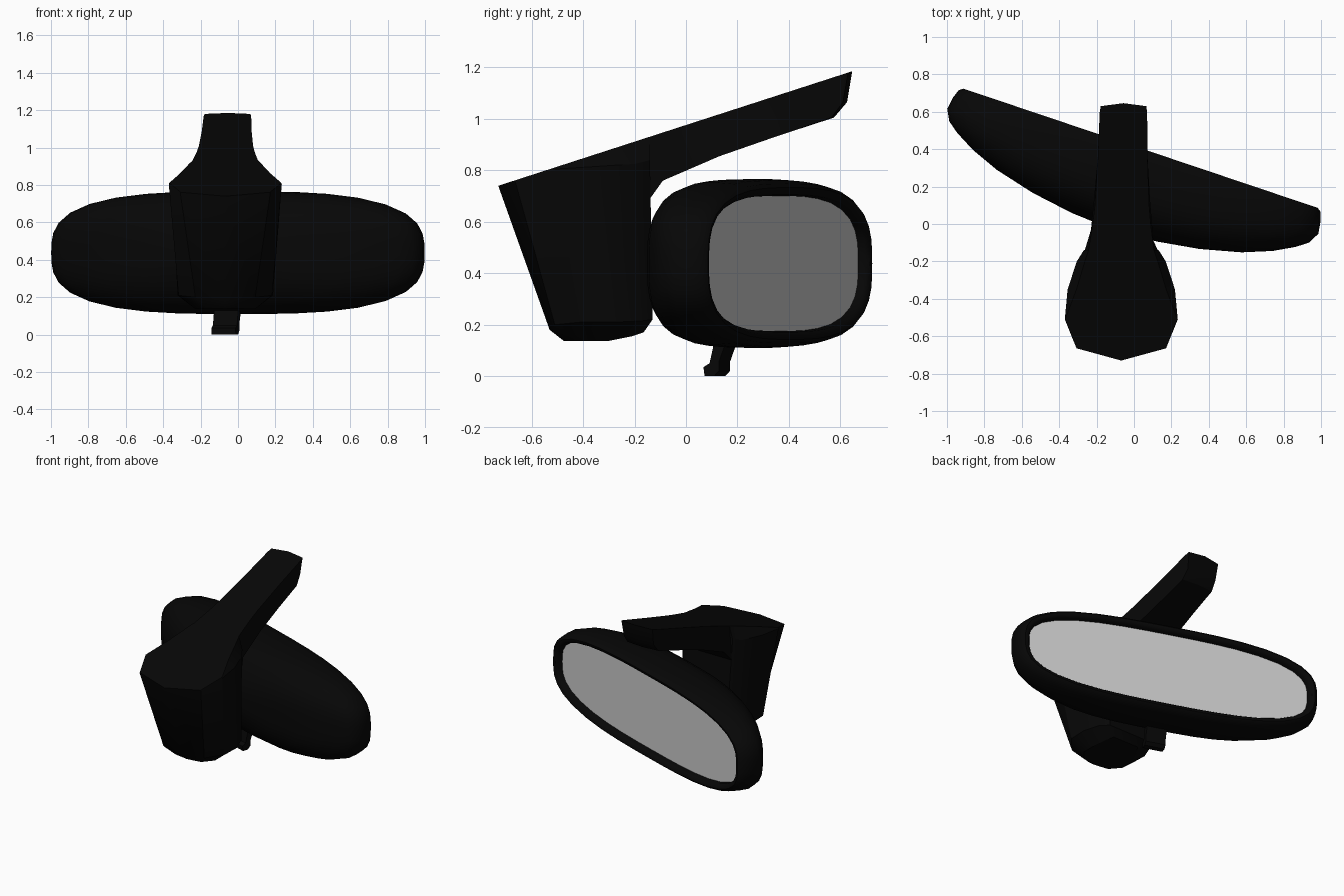
import bpy, bmesh, math
from mathutils import Matrix

if "Cube" in bpy.data.objects:
    bpy.data.objects.remove(bpy.data.objects["Cube"])

black = bpy.data.materials.new("black_plastic")
black.diffuse_color = (0.002, 0.002, 0.002, 1)
black.use_nodes = True
black.node_tree.nodes["Principled BSDF"].inputs["Base Color"].default_value = black.diffuse_color


def loft(name, rings, caps=(True, True), mat=black, angle=30, matrix=None):
    """Skin a list of equally long closed rings."""
    bm = bmesh.new()
    vr = [[bm.verts.new(p) for p in r] for r in rings]
    n = len(rings[0])
    for a, b in zip(vr, vr[1:]):
        for i in range(n):
            j = (i + 1) % n
            bm.faces.new((a[i], a[j], b[j], b[i]))
    if caps[0]:
        bm.faces.new(vr[0][::-1])
    if caps[1]:
        bm.faces.new(vr[-1])
    bmesh.ops.remove_doubles(bm, verts=bm.verts, dist=1e-5)
    bmesh.ops.recalc_face_normals(bm, faces=bm.faces)
    me = bpy.data.meshes.new(name)
    bm.to_mesh(me)
    bm.free()
    ob = bpy.data.objects.new(name, me)
    bpy.context.collection.objects.link(ob)
    if mat:
        me.materials.append(mat)
    if matrix:
        ob.matrix_world = matrix
    bpy.ops.object.select_all(action='DESELECT')
    ob.select_set(True)
    bpy.context.view_layer.objects.active = ob
    bpy.ops.object.shade_smooth_by_angle(angle=math.radians(angle))
    return ob


def oval(a, b, v, n=3.0, seg=40):
    """Superellipse ring in the local mirror plane at depth v."""
    pts = []
    for i in range(seg):
        t = 2 * math.pi * i / seg
        c, s = math.cos(t), math.sin(t)
        r = (abs(c) ** n + abs(s) ** n) ** (-1 / n)
        pts.append((a * r * c, v, b * r * s))
    return pts


# the mirror is turned about z; local y=0 is its rear rim
turn = Matrix.Translation((0.035, 0.405, 0.438)) @ Matrix.Rotation(math.radians(-18.6), 4, 'Z')

# mirror housing: recessed bezel, rim, then domed shell
shell = [(0.962, 0.262, -0.05), (0.967, 0.266, -0.018), (0.98, 0.28, -0.003), (1.0, 0.295, 0),
         (1.02, 0.31, -0.015), (1.036, 0.322, -0.06), (1.047, 0.328, -0.13), (1.015, 0.327, -0.19),
         (0.955, 0.323, -0.235), (0.845, 0.307, -0.295), (0.69, 0.27, -0.355), (0.47, 0.2, -0.41),
         (0.24, 0.1, -0.445), (0.05, 0.02, -0.457)]
loft("mirror_housing", [oval(*s) for s in shell], caps=(False, True), angle=40, matrix=turn)

# reflective glass
loft("mirror_glass", [oval(0.964, 0.264, -0.055), oval(0.964, 0.264, -0.045)],
     mat=None, matrix=turn)

# dimming lever under the housing
lever = [(-.335, .035), (-.33, 0), (-.292, 0), (-.272, .02), (-.272, .055),
         (-.21, .22), (-.27, .22), (-.31, .05)]
loft("dimming_lever", [[(u, v, z - 0.438) for v, z in lever] for u in (-0.074, 0.062)], matrix=turn)

CX = -0.068


def top_z(y):
    return 0.74 + (y + 0.73) * 0.3236


def mirrored(half):
    """Close a half outline whose first point lies on the centre plane."""
    right = [(CX + w, y, z) for y, w, z in half]
    left = [(CX - w, y, z) for y, w, z in half[:0:-1]]
    return right + left


# sensor pod: sloped lid, sloping shoulders, tapering walls, chamfered floor
lid = [(-.73, 0), (-.665, .238), (-.51, .3), (-.35, .24), (-.2, .195), (-.14, .175)]
shoulder = [(-.728, 0, .735), (-.663, .24, .755), (-.51, .302, .805), (-.35, .287, .815),
            (-.2, .238, .825), (-.14, .2, .84)]
low = [(-.53, 0, .18), (-.51, .16, .2), (-.41, .25, .21), (-.28, .255, .21),
       (-.17, .215, .215), (-.13, .16, .22)]
floor = [(-.475, 0, .137), (-.46, .1, .137), (-.39, .16, .137), (-.3, .16, .137),
         (-.21, .13, .155), (-.165, .1, .17)]
loft("sensor_pod", [mirrored([(y, w, top_z(y)) for y, w in lid]),
                    mirrored(shoulder), mirrored(low), mirrored(floor)])

# windscreen arm: top y, half width, bottom half width, bottom y, bottom z, crown at the tip
arm = [(-.14, .175, .195, -.14, .69, 0), (0, .155, .17, -.09, .76, 0), (.1, .145, .15, .13, .855, 0),
       (.35, .133, .133, .36, .935, 0), (.595, .127, .122, .565, 1.005, 0.01),
       (.63, .122, .116, .61, 1.065, 0.016)]
rings = []
for y, w, b, yb, zb, d in arm:
    c = CX + 0.012 * (y + 0.14) / 0.77
    rings.append([(c - w, y, top_z(y)), (c, y + d, top_z(y + d)), (c + w, y, top_z(y)),
                  (c + b, yb, zb), (c, yb + d, zb), (c - b, yb, zb)])
loft("windscreen_arm", rings, caps=(False, True))

# short ball-joint stalk between pod and housing
stalk = []
for y, r in ((-0.15, 0.075), (-0.11, 0.06), (-0.07, 0.06), (0.0, 0.07)):
    stalk.append([(CX + r * math.cos(k * math.pi / 8), y, 0.45 + r * math.sin(k * math.pi / 8))
                  for k in range(16)])
loft("joint_stalk", stalk)
